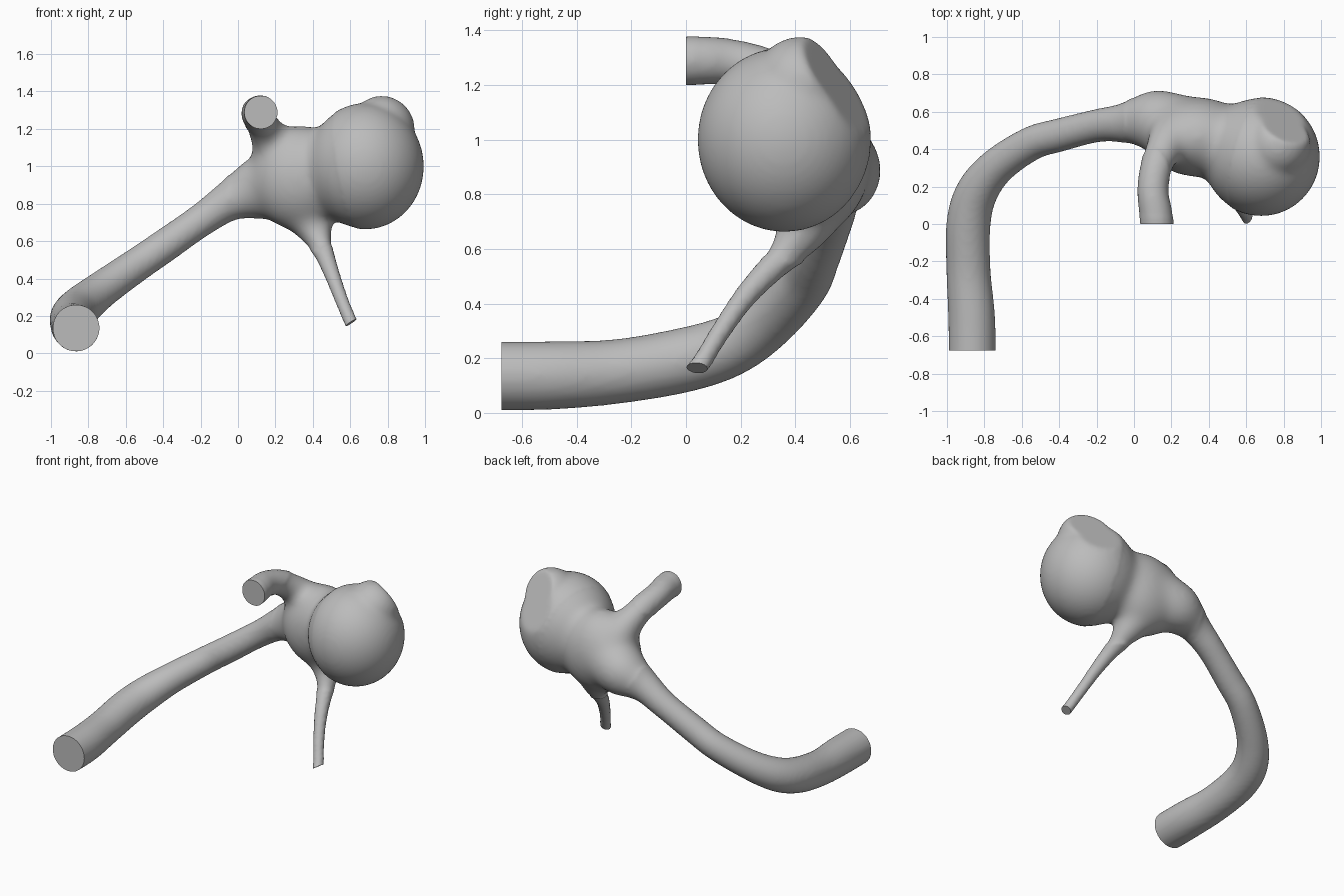
import bpy, bmesh, math
from mathutils import Vector, Matrix

cube = bpy.data.objects.get("Cube")
if cube:
    bpy.data.objects.remove(cube, do_unlink=True)

# single grey material
grey = bpy.data.materials.new("soft_grey")
grey.use_nodes = True
colour = (0.5, 0.5, 0.5, 1)
grey.diffuse_color = colour
grey.node_tree.nodes["Principled BSDF"].inputs["Base Color"].default_value = colour

# vessel paths: x, y, z, radius
main_vessel = [(-.865, -.76, .135, .125), (-.868, -.5, .137, .125), (-.885, -.25, .152, .118),
               (-.885, 0, .195, .118), (-.84, .17, .25, .112), (-.73, .31, .34, .099),
               (-.55, .43, .467, .091), (-.4, .475, .57, .089), (-.2, .525, .71, .088),
               (-.05, .54, .81, .108), (.1, .55, .875, .17), (.26, .52, .93, .17)]
upper_branch = [(.128, -.09, 1.283, .088), (.118, .05, 1.29, .09), (.1, .18, 1.282, .085),
                (.125, .32, 1.235, .09), (.18, .44, 1.13, .115), (.24, .49, 1.0, .18)]
thin_branch = [(.635, -.02, .10, .036), (.6, .05, .175, .036), (.55, .125, .295, .037),
               (.5, .22, .43, .043), (.455, .33, .55, .057), (.41, .42, .66, .1),
               (.36, .46, .78, .16)]


def spline(points, steps=8):
    """Catmull-Rom interpolation of position and radius."""
    p = [Vector(q) for q in points]
    p = [2 * p[0] - p[1]] + p + [2 * p[-1] - p[-2]]
    out = []
    for a, b, c, d in zip(p, p[1:], p[2:], p[3:]):
        for i in range(steps):
            t = i / steps
            out.append(.5 * (2 * b + (c - a) * t + (2 * a - 5 * b + 4 * c - d) * t ** 2
                             + (3 * b - a - 3 * c + d) * t ** 3))
    return out + [p[-2]]


def add_tube(bm, points, sides=32):
    """Closed round tube along a path."""
    path = spline(points)
    rings = []
    side = None
    for i, q in enumerate(path):
        tangent = (path[min(i + 1, len(path) - 1)] - path[max(i - 1, 0)]).to_3d().normalized()
        if side is None:
            side = tangent.orthogonal()
        side = (side - tangent * side.dot(tangent)).normalized()
        up = tangent.cross(side)
        rings.append([bm.verts.new(q.to_3d() + q.w * (side * math.cos(a) + up * math.sin(a)))
                      for a in (2 * math.pi * k / sides for k in range(sides))])
    for r, s in zip(rings, rings[1:]):
        for k in range(sides):
            n = (k + 1) % sides
            bm.faces.new((r[k], r[n], s[n], s[k]))
    bm.faces.new(rings[0][::-1])
    bm.faces.new(rings[-1])


def add_ellipsoid(bm, centre, radii):
    bmesh.ops.create_icosphere(bm, subdivisions=5, radius=1,
                               matrix=Matrix.Translation(centre) @ Matrix.Diagonal((*radii, 1)))


# overlapping solids
bm = bmesh.new()
for path in (main_vessel, upper_branch, thin_branch):
    add_tube(bm, path)
add_ellipsoid(bm, (.68, .36, 1.0), (.314, .318, .338))     # sac
add_ellipsoid(bm, (.77, .42, 1.2), (.175, .175, .178))     # bump on top of the sac
add_ellipsoid(bm, (.34, .465, .935), (.28, .215, .285))    # neck of the sac
mesh = bpy.data.meshes.new("branching_vessel")
bm.to_mesh(mesh)
bm.free()
vessel = bpy.data.objects.new("branching_vessel", mesh)
bpy.context.collection.objects.link(vessel)

# fuse into one skin
remesh = vessel.modifiers.new("fuse", 'REMESH')
remesh.mode = 'VOXEL'
remesh.voxel_size = .014
bpy.context.view_layer.update()
bm = bmesh.new()
bm.from_object(vessel, bpy.context.evaluated_depsgraph_get())
vessel.modifiers.clear()

# flattened patch at the back of the sac
normal = Vector((.35, .8, .48)).normalized()
spot = Vector((.75, .585, 1.17))
for v in bm.verts:
    depth = (v.co - spot).dot(normal)
    if v.co.x > .5 and depth > 0:
        v.co -= normal * depth

# blend the joints strongly, the thin vessels only lightly
hub = Vector((.33, .45, .93))
body = [v for v in bm.verts if v.co.x > -.05 and v.co.z > .55 and v.co.y > .04]
joints = [v for v in body if (v.co - hub).length < .42]
for verts, rounds in ((bm.verts[:], 3), (body, 8), (joints, 40)):
    for _ in range(rounds):
        bmesh.ops.smooth_vert(bm, verts=verts, factor=.5, use_axis_x=True,
                              use_axis_y=True, use_axis_z=True)

# flat cut ends
for point, direction, reach in (((-.865, -.675, .135), (0, -1, 0), .22),
                                ((.125, 0, 1.285), (0, -1, 0), .2),
                                ((.606, .042, .165), (.55, -.12, -.82), .14)):
    point = Vector(point)
    faces = [f for f in bm.faces if (f.calc_center_median() - point).length < reach]
    verts = {v for f in faces for v in f.verts}
    edges = {e for f in faces for e in f.edges}
    bmesh.ops.bisect_plane(bm, geom=list(verts) + list(edges) + faces, plane_co=point,
                           plane_no=direction, clear_outer=True)
    bmesh.ops.holes_fill(bm, edges=[e for e in bm.edges if e.is_boundary], sides=0)

bmesh.ops.recalc_face_normals(bm, faces=bm.faces)
bm.to_mesh(mesh)
bm.free()
mesh.materials.clear()
mesh.materials.append(grey)

# smooth shading with crisp cut rims
bpy.ops.object.select_all(action='DESELECT')
vessel.select_set(True)
bpy.context.view_layer.objects.active = vessel
bpy.ops.object.shade_smooth_by_angle(angle=math.radians(40))
